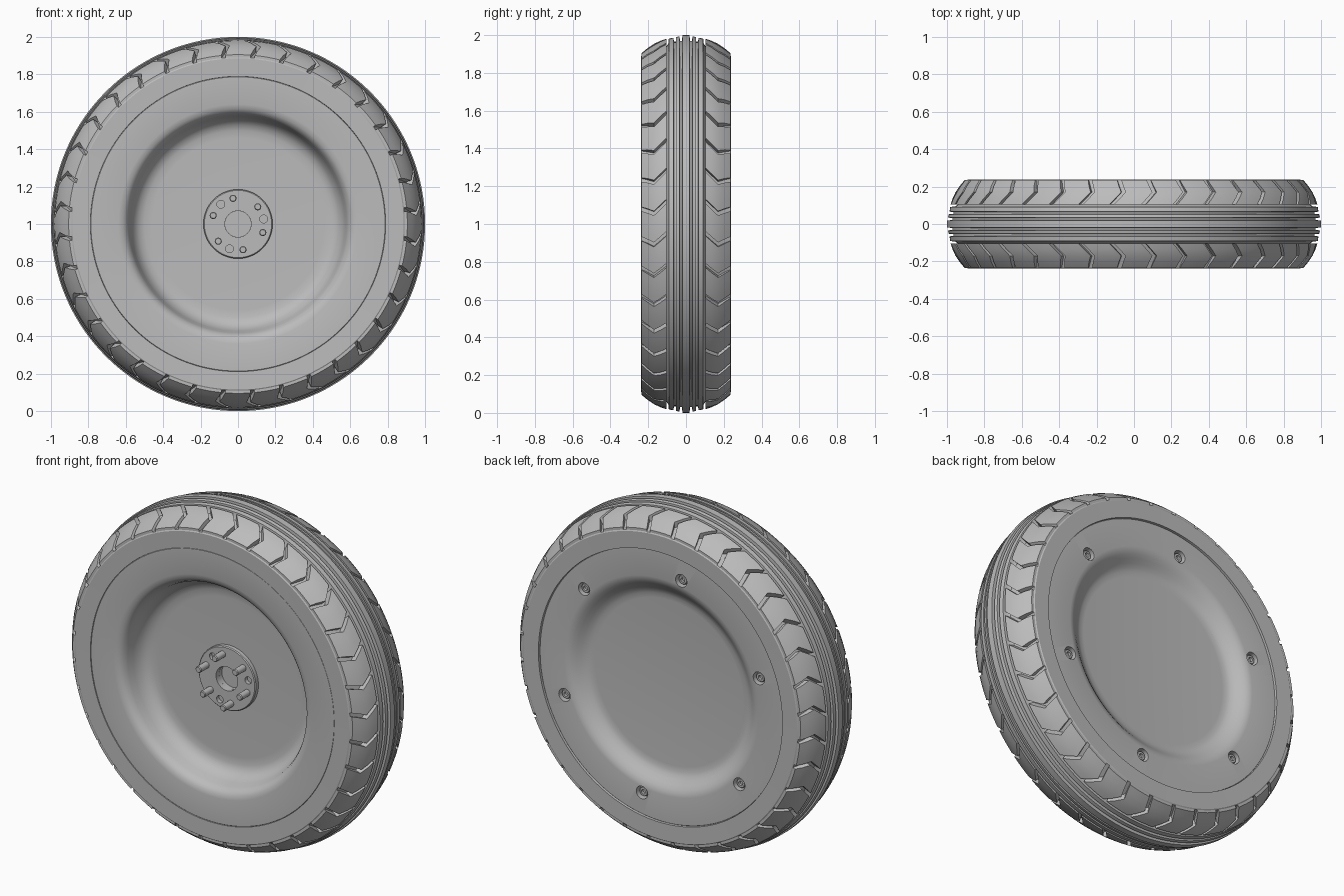
import bpy, bmesh, math
from mathutils import Matrix, Vector

if "Cube" in bpy.data.objects:
    bpy.data.objects.remove(bpy.data.objects["Cube"])

grey = bpy.data.materials.new("plain_grey")
grey.use_nodes = True
colour = (0.5, 0.5, 0.5, 1)
grey.diffuse_color = colour
grey.node_tree.nodes["Principled BSDF"].inputs["Base Color"].default_value = colour

TAU = math.tau
AXLE = Vector((0, 0, 1))


def on_wheel(r, angle, y):
    """Point at a radius and angle around the axle."""
    return Vector((r * math.cos(angle), y, 1 + r * math.sin(angle)))


def shade(obj):
    bpy.ops.object.select_all(action='DESELECT')
    obj.select_set(True)
    bpy.context.view_layer.objects.active = obj
    bpy.ops.object.shade_smooth_by_angle(angle=math.radians(30))


def finish(name, bm):
    bmesh.ops.recalc_face_normals(bm, faces=bm.faces)
    mesh = bpy.data.meshes.new(name)
    bm.to_mesh(mesh)
    bm.free()
    mesh.materials.append(grey)
    obj = bpy.data.objects.new(name, mesh)
    bpy.context.collection.objects.link(obj)
    shade(obj)
    return obj


def lathe(name, profile, centre=AXLE, steps=128, closed=False):
    """Turn a (radius, y) profile around an axis along y."""
    bm = bmesh.new()
    points = profile + profile[:1] if closed else profile
    verts = [bm.verts.new(centre + Vector((r, y, 0))) for r, y in points]
    edges = [bm.edges.new(pair) for pair in zip(verts, verts[1:])]
    bmesh.ops.spin(bm, geom=verts + edges, cent=centre, axis=(0, 1, 0),
                   angle=TAU, steps=steps, use_merge=False)
    bmesh.ops.remove_doubles(bm, verts=bm.verts, dist=0.0002)
    return finish(name, bm)


def drill(obj, places, radius, y0, y1):
    """Cut round holes along y at the given (radius, angle) places."""
    bm = bmesh.new()
    turn = Matrix.Rotation(math.pi / 2, 4, 'X')
    for r, angle in places:
        where = Matrix.Translation(on_wheel(r, angle, (y0 + y1) / 2))
        bmesh.ops.create_cone(bm, cap_ends=True, segments=24, radius1=radius,
                              radius2=radius, depth=abs(y1 - y0), matrix=where @ turn)
    cutter = finish("hole_cutter", bm)
    cutter.hide_render = True
    cut = obj.modifiers.new("holes", 'BOOLEAN')
    cut.operation, cut.object, cut.solver = 'DIFFERENCE', cutter, 'EXACT'
    bpy.context.view_layer.objects.active = obj
    # Holes go in ahead of the shading
    bpy.ops.object.modifier_move_to_index(modifier=cut.name, index=0)
    bpy.ops.object.modifier_apply(modifier=cut.name)
    bpy.data.objects.remove(cutter)
    shade(obj)


# Tyre carcass: flat sidewalls, sunken shoulders, ribs around the middle
half = [(0.786, 0.21), (0.789, 0.237), (0.885, 0.239), (0.891, 0.235), (0.895, 0.222),
        (0.92, 0.17), (0.942, 0.103), (0.955, 0.094),
        (0.982, 0.091), (0.986, 0.066), (0.965, 0.064), (0.965, 0.054),
        (0.99, 0.052), (0.994, 0.034), (0.97, 0.032), (0.97, 0.021), (1.0, 0.019)]
lathe("tyre", half + [(r, -y) for r, y in reversed(half)], closed=True, steps=180)

# Shoulder lugs: chevron blocks, cut through by bent gaps
LUGS = 36
rows = [(0.104, 0.98, 0.035), (0.135, 0.97, 0.005), (0.17, 0.954, -0.028),
        (0.205, 0.93, -0.012), (0.235, 0.905, 0.0)]
for side, name in ((-1, "front_lugs"), (1, "rear_lugs")):
    bm = bmesh.new()
    for i in range(LUGS):
        base = TAU * (i + 0.5) / LUGS
        grid = []
        for y, r, lean in rows:
            angles = [base + lean + TAU / LUGS * (0.07 + 0.86 * k / 4) for k in range(5)]
            grid.append([bm.verts.new(on_wheel(r, a, side * y)) for a in angles])
        faces = [bm.faces.new((a[k], a[k + 1], b[k + 1], b[k]))
                 for a, b in zip(grid, grid[1:]) for k in range(4)]
        low = bmesh.ops.extrude_face_region(bm, geom=faces, use_keep_orig=True)["geom"]
        for v in (g for g in low if isinstance(g, bmesh.types.BMVert)):
            spoke = Vector((v.co.x, 0, v.co.z - 1))
            v.co -= spoke.normalized() * 0.045
    finish(name, bm)

# Wheel disc: steep deep dish at the front, soft shallow dish at the rear
front_dish = [(0, 0.16), (0.46, 0.16), (0.5, 0.158), (0.53, 0.147), (0.555, 0.123),
              (0.572, 0.085), (0.582, 0.048), (0.595, 0.021), (0.615, 0.006),
              (0.64, 0), (0.786, 0), (0.788, 0.002)]
rear_dish = [(0.788, 0.002), (0.786, 0), (0.63, 0), (0.61, 0.004), (0.59, 0.014),
             (0.57, 0.029), (0.55, 0.046), (0.53, 0.059), (0.51, 0.067),
             (0.48, 0.07), (0, 0.07)]
disc = lathe("wheel_disc", [(r, d - 0.235) for r, d in front_dish]
             + [(r, 0.225 - d) for r, d in rear_dish])
sixths = [math.radians(41) + TAU * k / 6 for k in range(6)]
drill(disc, [(0.665, a) for a in sixths], 0.037, 0.185, 0.26)
drill(disc, [(0, 0)], 0.07, -0.2, -0.05)

# Hub flange with centre bore and three small holes
FACE = -0.103
flange = lathe("hub_flange", [(0.07, -0.07), (0.07, FACE), (0.18, FACE),
                              (0.185, FACE + 0.005), (0.185, -0.07)], closed=True, steps=64)
drill(flange, [(0.14, math.radians(11) + TAU * k / 3) for k in range(3)],
      0.021, FACE - 0.02, -0.08)

# Wheel studs on the flange, socket bolts in the rear face
for n, a in enumerate(sixths, 1):
    lathe(f"wheel_stud_{n}", [(0, -0.09), (0.019, -0.09), (0.019, -0.175),
                              (0.015, -0.18), (0, -0.18)], on_wheel(0.14, a, 0), 16)
    lathe(f"rear_bolt_{n}", [(0, 0.18), (0.027, 0.18), (0.027, 0.208), (0.024, 0.212),
                             (0.013, 0.212), (0.013, 0.197), (0, 0.197)],
          on_wheel(0.665, a, 0), 20)
